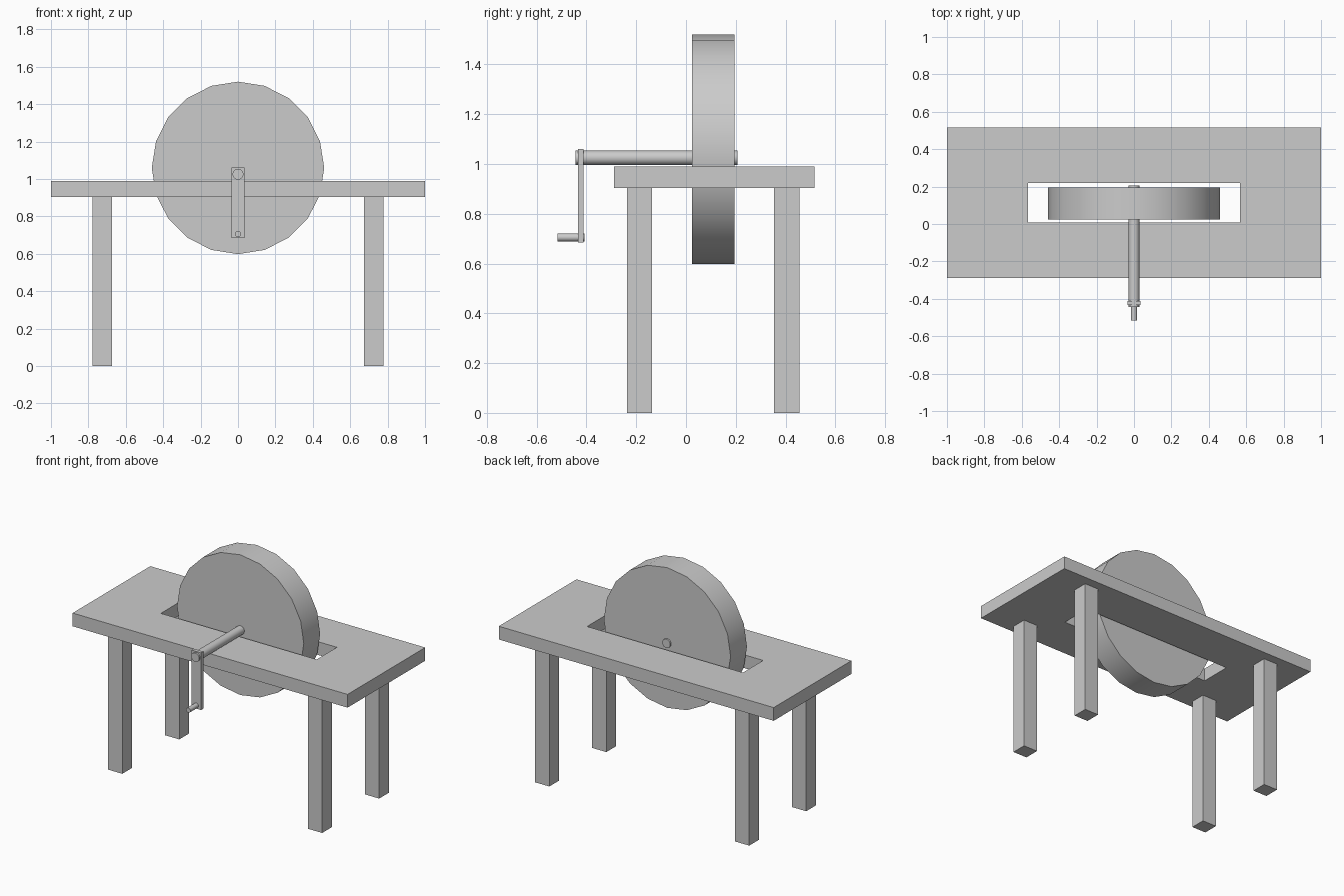
import bpy, bmesh, math

if "Cube" in bpy.data.objects:
    bpy.data.objects.remove(bpy.data.objects["Cube"])

def box(name, x0, x1, y0, y1, z0, z1):
    bpy.ops.mesh.primitive_cube_add(size=1, location=((x0+x1)/2, (y0+y1)/2, (z0+z1)/2))
    o = bpy.context.object
    o.name = name
    o.scale = (x1-x0, y1-y0, z1-z0)
    bpy.ops.object.transform_apply(location=False, rotation=False, scale=True)
    return o

def rod(name, r, z, y0, y1, sides=20):
    # cylinder lying along y, with a vertex at the top
    bpy.ops.mesh.primitive_cylinder_add(vertices=sides, radius=r, depth=y1-y0,
        location=(0, (y0+y1)/2, z), rotation=(math.pi/2, 0, 0))
    o = bpy.context.object
    o.name = name
    bpy.ops.object.shade_smooth_by_angle(angle=math.radians(30))
    return o

# table top: rectangular ring around the wheel slot, extruded up
def ring(bm, x0, x1, y0, y1, z):
    return [bm.verts.new((x, y, z)) for x, y in ((x0, y0), (x1, y0), (x1, y1), (x0, y1))]

bm = bmesh.new()
outer = ring(bm, -1, 1, -0.29, 0.517, 0.903)
inner = ring(bm, -0.567, 0.567, 0.008, 0.218, 0.903)
faces = [bm.faces.new((outer[i], outer[(i+1) % 4], inner[(i+1) % 4], inner[i])) for i in range(4)]
top = bmesh.ops.extrude_face_region(bm, geom=faces, use_keep_orig=True)
bmesh.ops.translate(bm, vec=(0, 0, 0.087),
                    verts=[g for g in top["geom"] if isinstance(g, bmesh.types.BMVert)])
bmesh.ops.recalc_face_normals(bm, faces=bm.faces)
mesh = bpy.data.meshes.new("table_top")
bm.to_mesh(mesh)
bm.free()
bpy.context.collection.objects.link(bpy.data.objects.new("table_top", mesh))

# legs
for side, x in (("left", -0.727), ("right", 0.727)):
    for end, y in (("front", -0.187), ("back", 0.405)):
        box(f"{end}_{side}_leg", x-0.052, x+0.052, y-0.051, y+0.051, 0, 0.903)

# wheel and its crank
rod("grinding_wheel", 0.461, 1.059, 0.025, 0.195)
rod("axle", 0.029, 1.025, -0.445, 0.206)
box("crank_arm", -0.035, 0.035, -0.434, -0.411, 0.684, 1.06)
rod("crank_handle", 0.016, 0.705, -0.517, -0.407)
